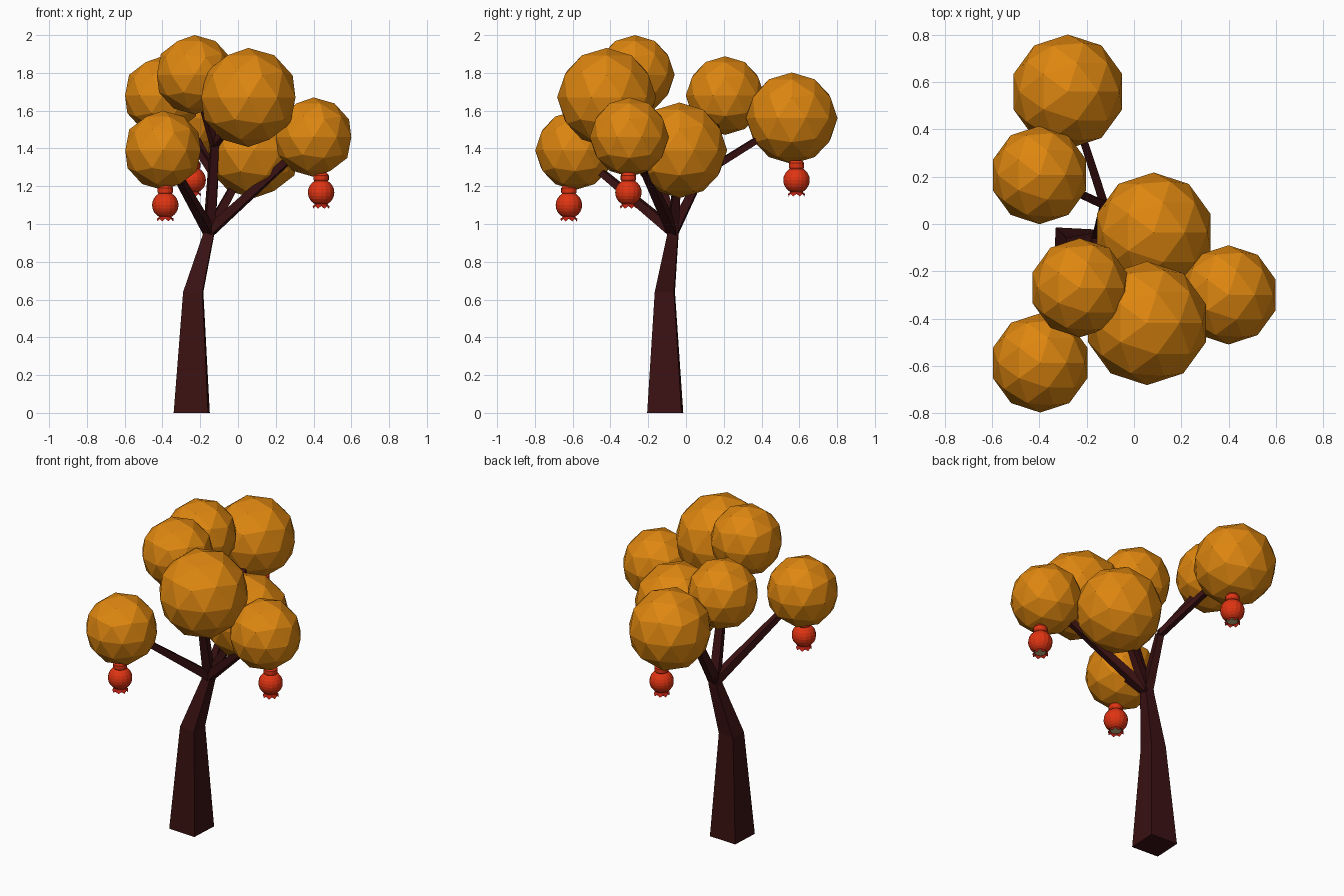
import bpy, bmesh, math
from mathutils import Vector, Matrix

cube = bpy.data.objects.get("Cube")
if cube:
    bpy.data.objects.remove(cube, do_unlink=True)


def material(name, rgb):
    m = bpy.data.materials.new(name)
    m.use_nodes = True
    m.diffuse_color = (*rgb, 1)
    m.node_tree.nodes["Principled BSDF"].inputs["Base Color"].default_value = (*rgb, 1)
    return m


ORANGE = material("orange foliage", (0.73, 0.24, 0.005))
BARK = material("dark bark", (0.042, 0.0055, 0.006))
RED = material("fruit red", (0.74, 0.034, 0.006))
DEEP_RED = material("crown red", (0.5, 0.015, 0.006))
CREAM = material("cream centre", (0.62, 0.5, 0.24))


def add_object(name, bm, mats):
    bmesh.ops.recalc_face_normals(bm, faces=bm.faces)
    mesh = bpy.data.meshes.new(name)
    bm.to_mesh(mesh)
    bm.free()
    for m in mats:
        mesh.materials.append(m)
    obj = bpy.data.objects.new(name, mesh)
    bpy.context.collection.objects.link(obj)
    return obj


def loft(bm, rings, cap=True, mat=0):
    """Skin a list of point rings that have equal counts."""
    loops = [[bm.verts.new(p) for p in ring] for ring in rings]
    n = len(loops[0])
    faces = []
    for a, b in zip(loops, loops[1:]):
        for i in range(n):
            j = (i + 1) % n
            faces.append(bm.faces.new((a[i], a[j], b[j], b[i])))
    if cap:
        faces += [bm.faces.new(loops[0][::-1]), bm.faces.new(loops[-1])]
    for f in faces:
        f.material_index = mat


def square(centre, half, rot):
    corners = [(-half, -half), (half, -half), (half, half), (-half, half)]
    return [Vector(centre) + rot @ Vector((x, y, 0)) for x, y in corners]


# Trunk: a bent, tapering square post
twist = Matrix.Rotation(math.radians(-3), 3, 'Z')
bm = bmesh.new()
loft(bm, [square(c, h, twist) for c, h in (
    ((-0.245, -0.11, 0), 0.091),
    ((-0.237, -0.112, 0.64), 0.051),
    ((-0.157, -0.07, 0.94), 0.029),
    ((-0.148, -0.066, 1.02), 0.024))])
add_object("trunk", bm, [BARK])

# Foliage balls: centre and radius
BALLS = {
    "back": ((-0.28, 0.56, 1.56), 0.242),
    "back_right": ((-0.40, 0.207, 1.68), 0.208),
    "middle": ((0.083, -0.035, 1.39), 0.253),
    "left": ((0.40, -0.30, 1.46), 0.21),
    "front": ((0.055, -0.42, 1.67), 0.262),
    "top": ((-0.23, -0.27, 1.79), 0.21),
    "front_right": ((-0.397, -0.588, 1.39), 0.21),
}
for name, (centre, radius) in BALLS.items():
    bm = bmesh.new()
    bmesh.ops.create_icosphere(bm, subdivisions=2, radius=radius,
                               matrix=Matrix.Translation(centre))
    add_object(name + "_foliage", bm, [ORANGE])


# Branches: tapering square rods from the trunk top or from a fork
def branch(name, start, end, h0, h1):
    start, end = Vector(start), Vector(end)
    rot = (end - start).to_track_quat('Z', 'Y').to_matrix()
    bm = bmesh.new()
    loft(bm, [square(start, h0, rot), square(end, h1, rot)])
    add_object(name + "_branch", bm, [BARK])


crotch = (-0.152, -0.068, 0.96)
back_fork = (-0.125, 0.08, 1.26)
front_fork = (-0.125, -0.19, 1.42)
branch("back_fork", crotch, back_fork, 0.027, 0.019)
branch("front_fork", crotch, front_fork, 0.027, 0.02)
for name, start in (("back", back_fork), ("back_right", back_fork),
                    ("front", front_fork), ("top", front_fork),
                    ("middle", crotch), ("left", crotch), ("front_right", crotch)):
    wide = 0.026 if start == crotch else 0.018
    branch(name, start, BALLS[name][0], wide, 0.015)


# Fruit: round body, stem cap, flared toothed crown with a pale centre
def ring(centre, radius, z, count=16, tooth=0):
    return [Vector(centre) + Vector((radius * math.cos(math.tau * i / count),
                                     radius * math.sin(math.tau * i / count),
                                     z - tooth * (i % 2))) for i in range(count)]


def fruit(name, c):
    bm = bmesh.new()
    angles = [math.radians(a) for a in range(-75, 76, 15)]
    loft(bm, [ring(c, 0.07 * math.cos(a), 0.07 * math.sin(a)) for a in angles])
    loft(bm, [ring(c, r, z) for r, z in ((0.032, 0.055), (0.041, 0.068),
                                         (0.041, 0.09), (0.03, 0.105))])
    loft(bm, [ring(c, 0.03, -0.055), ring(c, 0.037, -0.068),
              ring(c, 0.045, -0.072, tooth=0.014), ring(c, 0.034, -0.066)],
         cap=False, mat=1)
    loft(bm, [ring(c, 0.033, -0.062), ring(c, 0.031, -0.071)], mat=2)
    add_object(name, bm, [RED, DEEP_RED, CREAM])


fruit("front_right_fruit", (-0.385, -0.62, 1.1))
fruit("left_fruit", (0.44, -0.305, 1.167))
fruit("back_fruit", (-0.24, 0.585, 1.232))
